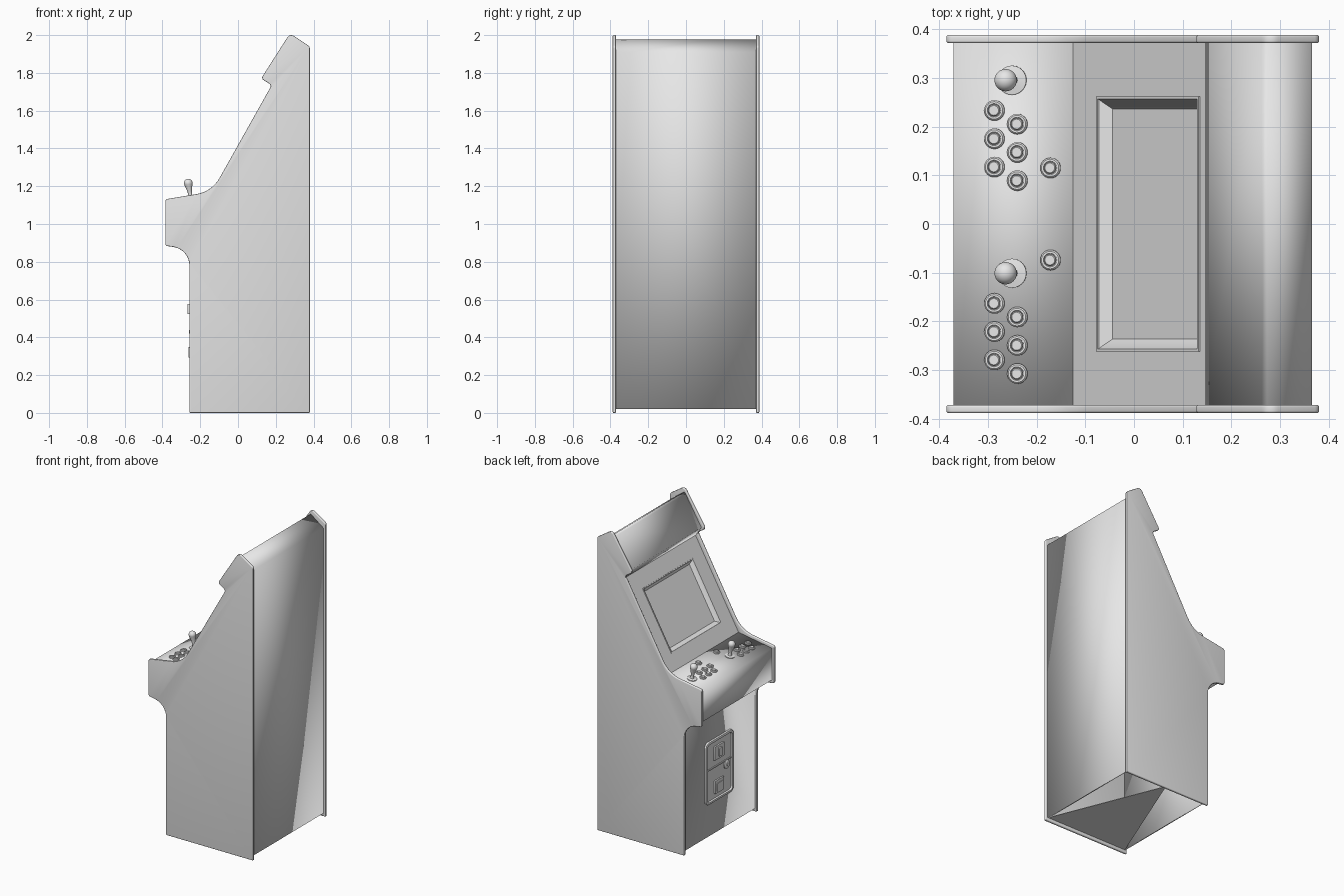
import bpy, bmesh, math
from mathutils import Vector

cube = bpy.data.objects.get("Cube")
if cube:
    bpy.data.objects.remove(cube, do_unlink=True)

GREY = (0.8, 0.8, 0.8, 1)
grey = bpy.data.materials.new("plain grey")
grey.use_nodes = True
grey.diffuse_color = GREY
grey.node_tree.nodes["Principled BSDF"].inputs["Base Color"].default_value = GREY


def finish(name, bm, angle=35):
    """Turn a bmesh into a shaded object."""
    me = bpy.data.meshes.new(name)
    bm.to_mesh(me)
    bm.free()
    ob = bpy.data.objects.new(name, me)
    bpy.context.collection.objects.link(ob)
    me.materials.append(grey)
    bpy.ops.object.select_all(action='DESELECT')
    ob.select_set(True)
    bpy.context.view_layer.objects.active = ob
    bpy.ops.object.shade_smooth_by_angle(angle=math.radians(angle))
    return ob


def fillet(corners, steps=8):
    """Round every (a, b, radius) corner of a closed outline."""
    out = []
    for i, (a, b, r) in enumerate(corners):
        p = Vector((a, b))
        d0 = (Vector(corners[i - 1][:2]) - p).normalized()
        d1 = (Vector(corners[(i + 1) % len(corners)][:2]) - p).normalized()
        half = d0.angle(d1) / 2
        t = r / math.tan(half)
        s, e = p + d0 * t, p + d1 * t
        c = p + (d0 + d1).normalized() * (r / math.sin(half))
        for k in range(steps + 1):
            f = k / steps
            q = s.lerp(p, f).lerp(p.lerp(e, f), f) - c
            out.append(c + q.normalized() * r)
    return out


def stack(name, loops, first=False, last=True, bead=0):
    """Bridge successive loops of equal count and cap the ends."""
    bm = bmesh.new()
    rings = [[bm.verts.new(v) for v in loop] for loop in loops]
    for r0, r1 in zip(rings, rings[1:]):
        for i in range(len(r0)):
            j = (i + 1) % len(r0)
            bm.faces.new((r0[i], r0[j], r1[j], r1[i]))
    caps = [bm.faces.new(r) for r, on in ((rings[0], first), (rings[-1], last)) if on]
    bmesh.ops.recalc_face_normals(bm, faces=bm.faces)
    if bead:
        edges = list({e for f in caps for e in f.edges})
        bmesh.ops.bevel(bm, geom=edges, offset=bead, segments=4, profile=0.5,
                        affect='EDGES', clamp_overlap=True)
    return finish(name, bm)


def lathe(name, profile, location, tilt, segments=24):
    """Spin a (radius, height) profile around z."""
    bm = bmesh.new()
    vs = [bm.verts.new((r, 0, h)) for r, h in profile]
    es = [bm.edges.new(p) for p in zip(vs, vs[1:])]
    bmesh.ops.spin(bm, geom=vs + es, cent=(0, 0, 0), axis=(0, 0, 1),
                   angle=math.tau, steps=segments)
    bmesh.ops.remove_doubles(bm, verts=bm.verts, dist=0.0002)
    bmesh.ops.recalc_face_normals(bm, faces=bm.faces)
    ob = finish(name, bm)
    ob.location = location
    ob.rotation_euler.y = tilt
    return ob


HALF = 0.371    # half width between the side panels


def sheet(name, profile):
    """Folded board spanning between the side panels."""
    bm = bmesh.new()
    rows = [[bm.verts.new((x, y, z)) for y in (-HALF, HALF)] for x, z in profile]
    for a, b in zip(rows, rows[1:]):
        bm.faces.new((a[0], b[0], b[1], a[1]))
    ob = finish(name, bm, 5)
    mod = ob.modifiers.new("board thickness", 'SOLIDIFY')
    mod.thickness = 0.01
    mod.offset = -1
    return ob


# Side panels with rounded edge trim
outline = fillet([
    (-0.257, 0, 0.005), (0.38, 0, 0.005), (0.38, 1.94, 0.02), (0.275, 2.0095, 0.025),
    (0.122, 1.77, 0.016), (0.178, 1.735, 0.016), (-0.138, 1.172, 0.17),
    (-0.385, 1.131, 0.014), (-0.385, 0.885, 0.012), (-0.257, 0.865, 0.1)])
for side, s in (("left", 1), ("right", -1)):
    stack(side + "_side_panel",
          [[(p.x, s * y, p.y) for p in outline] for y in (HALF, 0.388)],
          first=True, bead=0.007)

# Boards: front with control deck, then marquee, top and back
BEZEL_LOW, BEZEL_HIGH = Vector((-0.125, 0, 1.155)), Vector((0.19, 0, 1.713))
DECK = (-0.37, 1.115)
sheet("front_and_control_deck", [(-0.245, 0.02), (-0.245, 0.895), (-0.37, 0.905),
                                 DECK, (BEZEL_LOW.x, BEZEL_LOW.z)])
sheet("marquee_top_and_back", [(BEZEL_HIGH.x, BEZEL_HIGH.z), (0.147, 1.775), (0.262, 1.968),
                               (0.273, 1.978), (0.365, 1.91), (0.365, 0.02)])

# Base brace
stack("base_brace", [[(0.36, -HALF, z), (-0.24, -HALF, z), (0.06, HALF, z)]
                     for z in (0.02, 0.024)], first=True)

# Sloped bezel with lip and recessed screen
up = (BEZEL_HIGH - BEZEL_LOW).normalized()
out = Vector((-up.z, 0, up.x))


def bezel_loop(u0, u1, half, depth):
    return [BEZEL_LOW + up * u + out * depth + Vector((0, y, 0))
            for u, y in ((u0, -half), (u1, -half), (u1, half), (u0, half))]


stack("bezel_and_screen", [bezel_loop(*a) for a in (
    (0, (BEZEL_HIGH - BEZEL_LOW).length, HALF, 0),
    (0.102, 0.53, 0.262, 0), (0.102, 0.53, 0.262, 0.004),
    (0.108, 0.524, 0.256, 0.004), (0.108, 0.524, 0.255, 0),
    (0.13, 0.505, 0.236, -0.02))])

# Joysticks and buttons, square to the deck
slope = (BEZEL_LOW.z - DECK[1]) / (BEZEL_LOW.x - DECK[0])
tilt = -math.atan(slope)


def on_deck(x, y):
    return (x, y, DECK[1] + (x - DECK[0]) * slope)


button = [(0.021, 0), (0.021, 0.004), (0.018, 0.007), (0.014, 0.007), (0.013, 0.004),
          (0.012, 0.004), (0.012, 0.009), (0.01, 0.011), (0, 0.011)]
stick = [(0.03, 0), (0.03, 0.004), (0.012, 0.007), (0.009, 0.02), (0.012, 0.04), (0.02, 0.07)]
stick += [(0.023 * math.cos(a), 0.083 + 0.023 * math.sin(a))
          for a in (math.radians(d) for d in range(-20, 91, 11))]
stick[-1] = (0, 0.106)

for player, y0, start_y in (("first", 0.295, 0.115), ("second", -0.101, -0.074)):
    lathe(player + "_joystick", stick, on_deck(-0.25, y0), tilt)
    lathe(player + "_start_button", button, on_deck(-0.171, start_y), tilt)
    for i in range(3):
        for row, x, shift in (("front", -0.286, 0.062), ("rear", -0.239, 0.09)):
            lathe(f"{player}_{row}_button_{i + 1}", button,
                  on_deck(x, y0 - shift - 0.058 * i), tilt)


# Coin door on the front board
def door_loop(x, y, z, w, h, r):
    w, h = w / 2, h / 2
    return [(x, p.x, p.y) for p in fillet(
        [(y - w, z - h, r), (y + w, z - h, r), (y + w, z + h, r), (y - w, z + h, r)], 5)]


FRONT, DOOR_Z = -0.245, 0.44
stack("coin_door", [door_loop(FRONT - d, 0.01, DOOR_Z, w, w + 0.12, r) for d, w, r in (
    (0, 0.295, 0.035), (0.01, 0.29, 0.033), (0.012, 0.28, 0.03),
    (0.012, 0.262, 0.022), (0.002, 0.255, 0.02))])
for name, y, z, w, h, depth in (
        ("door_divider", 0.01, DOOR_Z + 0.02, 0.25, 0.008, 0.008),
        ("coin_slot_plate", 0.014, 0.55, 0.1, 0.09, 0.012),
        ("coin_slot", 0.014, 0.55, 0.03, 0.055, 0.022),
        ("coin_return", 0.014, 0.325, 0.09, 0.085, 0.012),
        ("coin_return_flap", 0.014, 0.32, 0.06, 0.055, 0.016)):
    stack(name, [door_loop(FRONT - d, y, z, w, h, 0.003) for d in (0, depth)])

# Round door lock
lathe("door_lock", [(0.028, 0), (0.028, 0.008), (0.022, 0.012), (0.01, 0.012),
                    (0.009, 0.015), (0, 0.015)], (FRONT, -0.07, 0.43), -math.pi / 2)
